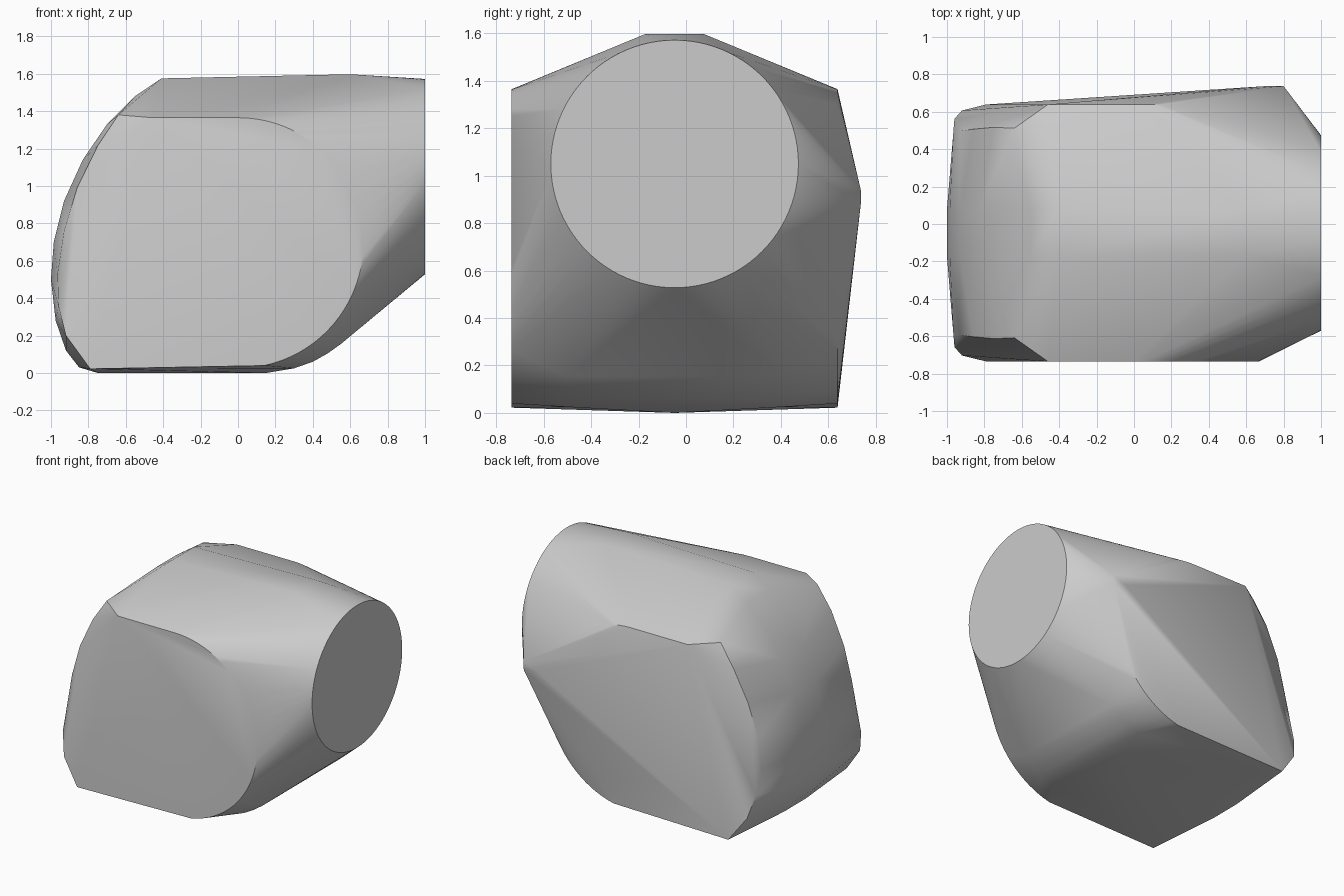
import bpy, bmesh
from math import sin, cos, radians

cube = bpy.data.objects.get("Cube")
if cube:
    bpy.data.objects.remove(cube, do_unlink=True)

MID = -0.048          # symmetry plane of the body, in y
points = []


def mirrored(profile, offset=None):
    """Add an (x, offset, z) profile on both sides of the middle plane."""
    for p in profile:
        x, z = p[0], p[-1]
        d = p[1] if offset is None else offset
        points.extend([(x, MID - d, z), (x, MID + d, z)])


def arc(cx, cz, r, start, end, steps):
    angles = [radians(start + (end - start) * i / steps) for i in range(steps + 1)]
    return [(cx + r * cos(a), cz + r * sin(a)) for a in angles]


# Round flat end
points += [(1.0, MID + a, b) for a, b in arc(0, 1.05, 0.522, 0, 360, 96)]

# Flat side faces with a rounded edge
mirrored([(-0.46, 1.365), (-0.79, 0.022)] + arc(0, 0.695, 0.67, 90, -78, 40), 0.687)

# Curved edges where the sides meet the rounded end: x, offset, z
mirrored([(-0.64, 0.56, 1.38), (-0.75, 0.565, 1.215), (-0.86, 0.555, 0.99),
          (-0.93, 0.545, 0.76), (-0.965, 0.55, 0.53), (-0.96, 0.61, 0.36),
          (-0.92, 0.655, 0.2)])

# Rounded end and top ridge
mirrored([(-0.85, 0.03), (-0.92, 0.12), (-0.975, 0.28), (-1.0, 0.5),
          (-0.985, 0.7), (-0.93, 0.92), (-0.83, 1.14), (-0.7, 1.33),
          (-0.55, 1.48), (-0.41, 1.575), (0.6, 1.597)], 0.125)

# Underside keel and its curve up to the round end
points += [(-0.75, MID, 0), (0.15, MID, 0)]
mirrored([(0.3, 0.025), (0.4, 0.06), (0.48, 0.105), (0.55, 0.155)], 0.45)

# Pointed knob on the back
points += [(0.7, 0.737, 0.9), (0.8, 0.737, 0.88), (0.8, 0.737, 0.94)]

# Wrap the profiles in one convex skin
bm = bmesh.new()
for p in points:
    bm.verts.new(p)
hull = bmesh.ops.convex_hull(bm, input=bm.verts[:])
spare = {g for g in hull["geom_interior"] + hull["geom_unused"]
         if isinstance(g, bmesh.types.BMVert)}
bmesh.ops.delete(bm, geom=list(spare), context="VERTS")
bmesh.ops.remove_doubles(bm, verts=bm.verts[:], dist=0.001)
bmesh.ops.dissolve_limit(bm, angle_limit=radians(0.5),
                         verts=bm.verts[:], edges=bm.edges[:])
bmesh.ops.recalc_face_normals(bm, faces=bm.faces[:])
mesh = bpy.data.meshes.new("body")
bm.to_mesh(mesh)
bm.free()
body = bpy.data.objects.new("body", mesh)
bpy.context.collection.objects.link(body)

# Plain grey
grey = bpy.data.materials.new("light_grey")
grey.use_nodes = True
colour = (0.6, 0.6, 0.6, 1)
grey.diffuse_color = colour
grey.node_tree.nodes["Principled BSDF"].inputs["Base Color"].default_value = colour
mesh.materials.append(grey)

bpy.ops.object.select_all(action="DESELECT")
body.select_set(True)
bpy.context.view_layer.objects.active = body
bpy.ops.object.shade_smooth_by_angle(angle=radians(30))
